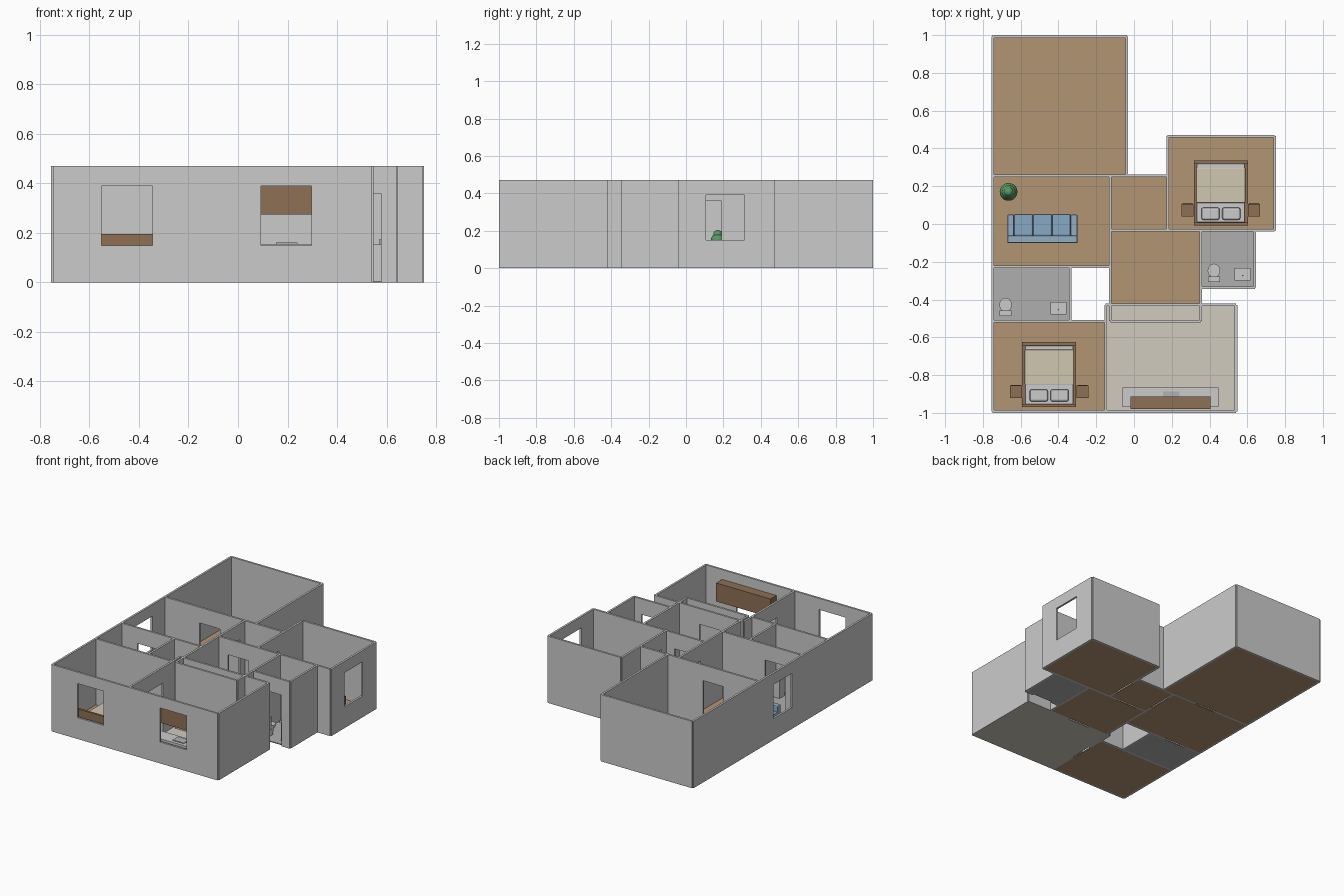
import bpy, bmesh
from mathutils import Matrix, Vector

if "Cube" in bpy.data.objects:
    bpy.data.objects.remove(bpy.data.objects["Cube"])

T, H = 0.014, 0.47          # wall thickness and height
DOOR, WIN = (0.16, 0.0, 0.36), (0.205, 0.15, 0.39)


def mat(name, r, g, b):
    m = bpy.data.materials.new(name)
    m.diffuse_color = (r, g, b, 1)
    m.use_nodes = True
    m.node_tree.nodes["Principled BSDF"].inputs["Base Color"].default_value = m.diffuse_color
    return m


WOOD = mat("wood_floor", 0.45, 0.30, 0.17)
TILE = mat("grey_tile", 0.43, 0.43, 0.43)
STONE = mat("pale_stone", 0.64, 0.60, 0.51)
BROWN = mat("brown_wood", 0.27, 0.16, 0.09)
WHITE = mat("white", 0.80, 0.80, 0.80)
TAN = mat("blanket", 0.64, 0.57, 0.45)
BLUE = mat("sofa_blue", 0.30, 0.42, 0.56)
CUSHION = mat("cushion_blue", 0.25, 0.40, 0.55)
METAL = mat("metal", 0.45, 0.45, 0.46)
GREEN = mat("leaf_green", 0.10, 0.32, 0.12)
POT = mat("pot_brown", 0.35, 0.2, 0.12)


def add_box(bm, x0, x1, y0, y1, z0, z1):
    m = Matrix.Translation(((x0 + x1) / 2, (y0 + y1) / 2, (z0 + z1) / 2))
    bmesh.ops.create_cube(bm, size=1, matrix=m @ Matrix.Diagonal((x1 - x0, y1 - y0, z1 - z0, 1)))


def finish(name, bm, material=None, bevel=0):
    me = bpy.data.meshes.new(name)
    bm.to_mesh(me)
    bm.free()
    ob = bpy.data.objects.new(name, me)
    bpy.context.collection.objects.link(ob)
    if material:
        me.materials.append(material)
    if bevel:
        b = ob.modifiers.new("bevel", 'BEVEL')
        b.width, b.segments = bevel, 2
    return ob


def box(name, material, *dims, bevel=0):
    bm = bmesh.new()
    add_box(bm, *dims)
    return finish(name, bm, material, bevel)


def cone(name, material, loc, r1, r2, z0, z1, sy=1, n=24):
    bm = bmesh.new()
    m = Matrix.Translation((loc[0], loc[1], (z0 + z1) / 2)) @ Matrix.Diagonal((1, sy, 1, 1))
    bmesh.ops.create_cone(bm, cap_ends=True, segments=n, radius1=r1, radius2=r2, depth=z1 - z0, matrix=m)
    for f in bm.faces:
        f.smooth = len(f.verts) == 4
    return finish(name, bm, material)


def wall(name, along_x, pos, a, b, *openings):
    """Straight wall with (centre, (width, z0, z1)) openings cut from it."""
    bm = bmesh.new()

    def piece(p, q, z0, z1):
        if z1 - z0 < 1e-4:
            return
        if along_x:
            add_box(bm, p, q, pos - T / 2, pos + T / 2, z0, z1)
        else:
            add_box(bm, pos - T / 2, pos + T / 2, p, q, z0, z1)
    for c, (w, z0, z1) in openings:
        piece(a, c - w / 2, 0, H)
        piece(c - w / 2, c + w / 2, 0, z0)
        piece(c - w / 2, c + w / 2, z1, H)
        a = c + w / 2
    piece(a, b, 0, H)
    bmesh.ops.remove_doubles(bm, verts=bm.verts, dist=1e-5)
    finish(name, bm)


# walls running left to right
for w in [(0.993, -0.748, -0.038), (0.255, -0.748, 0.178, (-0.395, DOOR)),
          (0.465, 0.178, 0.745), (-0.034, -0.125, 0.745, (0.03, DOOR)),
          (-0.226, -0.748, -0.125, (-0.54, DOOR)), (-0.337, 0.353, 0.64, (0.498, DOOR)),
          (-0.428, -0.15, 0.54, (0.11, DOOR)), (-0.514, -0.748, -0.15),
          (-0.514, -0.125, 0.353), (-0.993, -0.748, 0.54, (-0.448, WIN), (0.195, WIN))]:
    wall("cross_wall", True, *w)

# walls running front to back
for w in [(-0.748, -0.993, 0.993, (0.005, WIN)), (-0.038, 0.255, 0.993),
          (-0.125, -0.514, 0.255, (0.11, DOOR)), (0.178, -0.034, 0.465, (0.11, DOOR)),
          (0.745, -0.034, 0.465, (0.21, WIN)), (-0.337, -0.514, -0.226),
          (0.353, -0.514, -0.034), (0.64, -0.337, -0.034),
          (-0.15, -0.993, -0.428, (-0.71, DOOR)), (0.54, -0.993, -0.428)]:
    wall("long_wall", False, *w)

# floors
for name, m, *r in [("large_room_floor", WOOD, -0.742, -0.044, 0.26, 0.987),
                    ("living_floor", WOOD, -0.742, -0.131, -0.22, 0.249),
                    ("hall_floor", WOOD, -0.119, 0.172, -0.028, 0.249),
                    ("bedroom_floor", WOOD, 0.184, 0.739, -0.028, 0.459),
                    ("center_floor", WOOD, -0.119, 0.347, -0.422, -0.04),
                    ("front_bedroom_floor", WOOD, -0.742, -0.156, -0.987, -0.52),
                    ("left_bath_floor", TILE, -0.742, -0.343, -0.508, -0.232),
                    ("right_bath_floor", TILE, 0.359, 0.634, -0.331, -0.04),
                    ("kitchen_floor", STONE, -0.144, 0.534, -0.987, -0.434)]:
    box(name, m, *r, 0, 0.006)


def bed(cx, y):
    """Bed with its headboard at y, reaching back."""
    w = 0.143
    box("headboard", BROWN, cx - w, cx + w, y, y + 0.016, 0.006, 0.195)
    box("bed_frame", BROWN, cx - w, cx + w, y + 0.016, y + 0.345, 0.025, 0.075)
    box("footboard", BROWN, cx - w, cx + w, y + 0.327, y + 0.345, 0.006, 0.1)
    box("mattress", WHITE, cx - 0.128, cx + 0.128, y + 0.016, y + 0.327, 0.075, 0.118, bevel=0.006)
    box("blanket", TAN, cx - 0.13, cx + 0.13, y + 0.12, y + 0.305, 0.08, 0.124, bevel=0.004)
    for s in (-1, 1):
        px = cx + s * 0.055
        box("pillow", WHITE, px - 0.048, px + 0.048, y + 0.03, y + 0.095, 0.115, 0.14, bevel=0.01)
        nx = cx + s * 0.176
        box("nightstand", BROWN, nx - 0.032, nx + 0.032, y + 0.048, y + 0.115, 0.006, 0.11)
        box("drawer_front", BROWN, nx - 0.026, nx + 0.026, y + 0.115, y + 0.118, 0.06, 0.1)


bed(-0.449, -0.97)
bed(0.46, -0.008)

# sofa
box("sofa_base", BLUE, -0.67, -0.30, -0.1, 0.048, 0.006, 0.05)
box("sofa_back", BLUE, -0.67, -0.30, -0.1, -0.062, 0.05, 0.15, bevel=0.006)
for x in (-0.67, -0.335):
    box("sofa_arm", BLUE, x, x + 0.035, -0.065, 0.05, 0.05, 0.11, bevel=0.006)
for i in range(3):
    x = -0.634 + i * 0.1
    box("seat_cushion", CUSHION, x, x + 0.098, -0.062, 0.053, 0.05, 0.08, bevel=0.006)

# potted plant
cone("plant_pot", POT, (-0.664, 0.17), 0.025, 0.034, 0.006, 0.075)
for r, z in ((0.047, 0.115), (0.037, 0.15), (0.024, 0.18)):
    bm = bmesh.new()
    bmesh.ops.create_icosphere(bm, subdivisions=3, radius=r, matrix=Matrix.Translation((-0.664, 0.17, z)))
    for f in bm.faces:
        f.smooth = True
    finish("foliage", bm, GREEN)


def bathroom_set(tx, ty, sx, sy):
    """Toilet with its tank at ty, and a wash basin centred on sx, sy."""
    box("toilet_tank", WHITE, tx - 0.031, tx + 0.031, ty, ty + 0.03, 0.06, 0.15)
    cone("toilet_foot", WHITE, (tx, ty + 0.055), 0.02, 0.028, 0.006, 0.065)
    cone("toilet_bowl", WHITE, (tx, ty + 0.06), 0.032, 0.033, 0.06, 0.08, 1.12)
    box("basin_cabinet", WHITE, sx - 0.036, sx + 0.036, sy - 0.028, sy + 0.028, 0.006, 0.135)
    box("basin_top", WHITE, sx - 0.042, sx + 0.042, sy - 0.033, sy + 0.033, 0.135, 0.153)
    cone("tap", METAL, (sx, sy - 0.008), 0.004, 0.004, 0.153, 0.175, n=12)


bathroom_set(-0.68, -0.488, -0.4, -0.445)
bathroom_set(0.423, -0.307, 0.575, -0.265)

# kitchen units
box("base_cabinet", BROWN, -0.05, 0.437, -0.967, -0.875, 0.006, 0.14)
box("counter_top", WHITE, -0.06, 0.447, -0.968, -0.866, 0.14, 0.156)
box("kitchen_sink", METAL, 0.153, 0.24, -0.945, -0.886, 0.15, 0.161)
box("upper_cabinet", BROWN, -0.018, 0.405, -0.98, -0.914, 0.275, 0.405)
